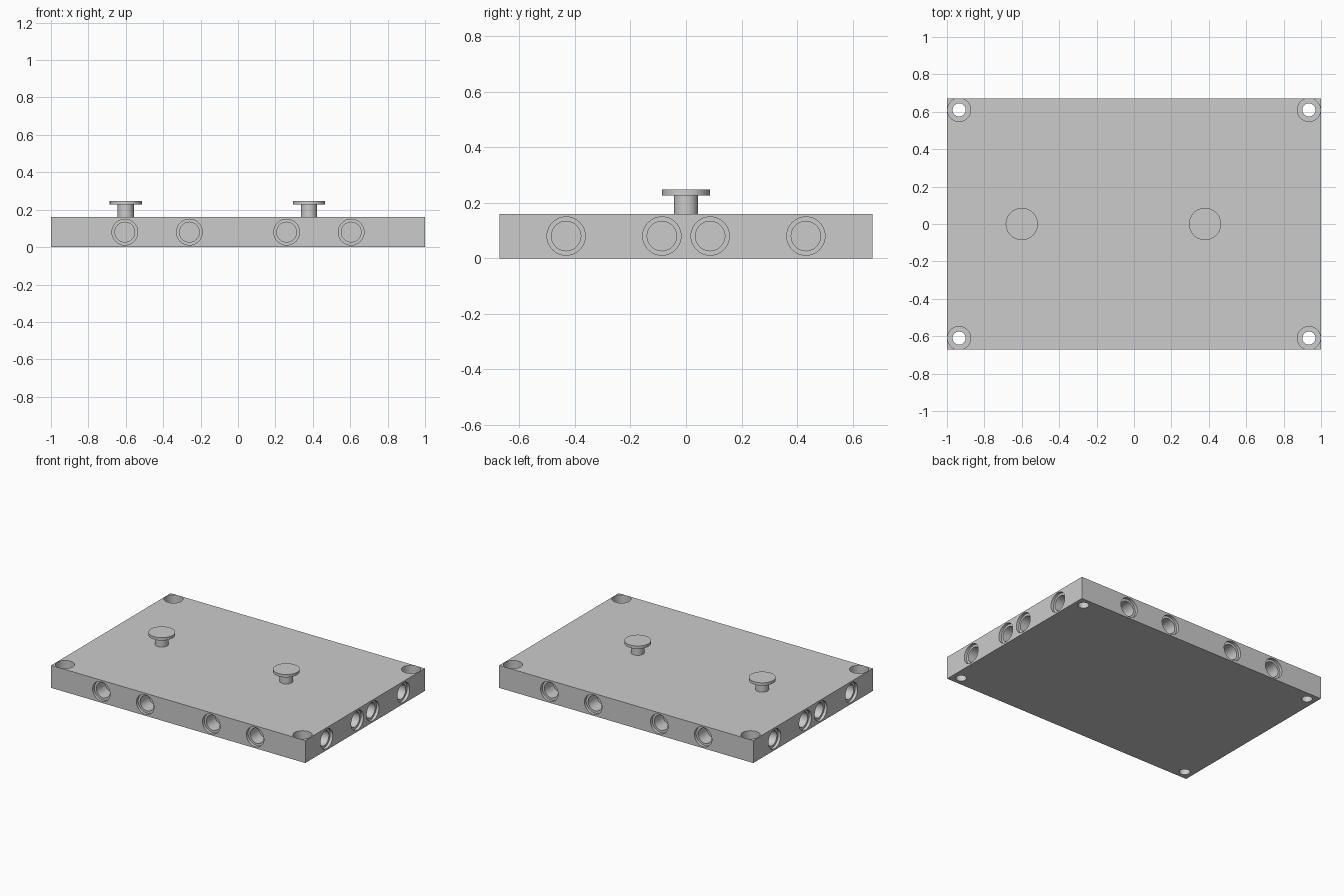
import bpy, bmesh, math
from mathutils import Vector, Matrix

if "Cube" in bpy.data.objects:
    bpy.data.objects.remove(bpy.data.objects["Cube"], do_unlink=True)

HALF_X, HALF_Y, HEIGHT = 1.0, 0.672, 0.16
SEGMENTS = 48

grey = bpy.data.materials.new("plain grey")
grey.use_nodes = True
grey.diffuse_color = (0.6, 0.6, 0.6, 1)
grey.node_tree.nodes["Principled BSDF"].inputs["Base Color"].default_value = grey.diffuse_color


def turned(bm, profile, origin, axis=(0, 0, 1)):
    """Add a capped solid turned from (radius, height) pairs, listed bottom to top."""
    matrix = Matrix.Translation(origin) @ Vector(axis).to_track_quat('Z', 'Y').to_matrix().to_4x4()
    rings = []
    for radius, height in profile:
        angles = [math.tau * i / SEGMENTS for i in range(SEGMENTS)]
        rings.append([bm.verts.new(matrix @ Vector((radius * math.cos(a), radius * math.sin(a), height)))
                      for a in angles])
    for low, high in zip(rings, rings[1:]):
        for i in range(SEGMENTS):
            j = (i + 1) % SEGMENTS
            bm.faces.new((low[i], low[j], high[j], high[i]))
    bm.faces.new(rings[0][::-1])
    bm.faces.new(rings[-1])


def make_object(name, bm):
    mesh = bpy.data.meshes.new(name)
    bm.to_mesh(mesh)
    bm.free()
    mesh.materials.append(grey)
    obj = bpy.data.objects.new(name, mesh)
    bpy.context.collection.objects.link(obj)
    return obj


def smooth(mesh):
    mesh.shade_smooth()
    mesh.set_sharp_from_angle(angle=math.radians(30))


# Base plate
bm = bmesh.new()
bmesh.ops.create_cube(bm, size=1, matrix=Matrix.Translation((0, 0, HEIGHT / 2))
                      @ Matrix.Diagonal((2 * HALF_X, 2 * HALF_Y, HEIGHT, 1)))
plate = make_object("base_plate", bm)

# Stepped holes: blind sockets in all four sides, screw holes in the corners
socket = [(0.053, -0.12), (0.053, -0.02), (0.069, -0.02), (0.069, 0.05)]
screw = [(0.035, -0.25), (0.035, -0.08), (0.062, -0.08), (0.062, 0.05)]
bm = bmesh.new()
for side in (-1, 1):
    for mirror in (-1, 1):
        for x in (0.26, 0.605):
            turned(bm, socket, (mirror * x, side * HALF_Y, HEIGHT / 2), (0, side, 0))
        for y in (0.087, 0.432):
            turned(bm, socket, (side * HALF_X, mirror * y, HEIGHT / 2), (side, 0, 0))
        turned(bm, screw, (side * 0.935, mirror * 0.61, HEIGHT))
cutter = make_object("hole_cutter", bm)
cutter.hide_render = True

cut = plate.modifiers.new("holes", 'BOOLEAN')
cut.operation = 'DIFFERENCE'
cut.solver = 'EXACT'
cut.object = cutter
bpy.context.view_layer.update()
evaluated = plate.evaluated_get(bpy.context.evaluated_depsgraph_get())
plate_mesh = bpy.data.meshes.new_from_object(evaluated)
plate.modifiers.clear()
plate.data = plate_mesh
bpy.data.objects.remove(cutter, do_unlink=True)
smooth(plate.data)

# Mushroom-shaped hanging pegs
peg = [(0.043, 0), (0.043, 0.067), (0.086, 0.067), (0.086, 0.087)]
for name, x in (("right_peg", -0.6), ("left_peg", 0.38)):
    bm = bmesh.new()
    turned(bm, peg, (x, 0, HEIGHT))
    smooth(make_object(name, bm).data)
